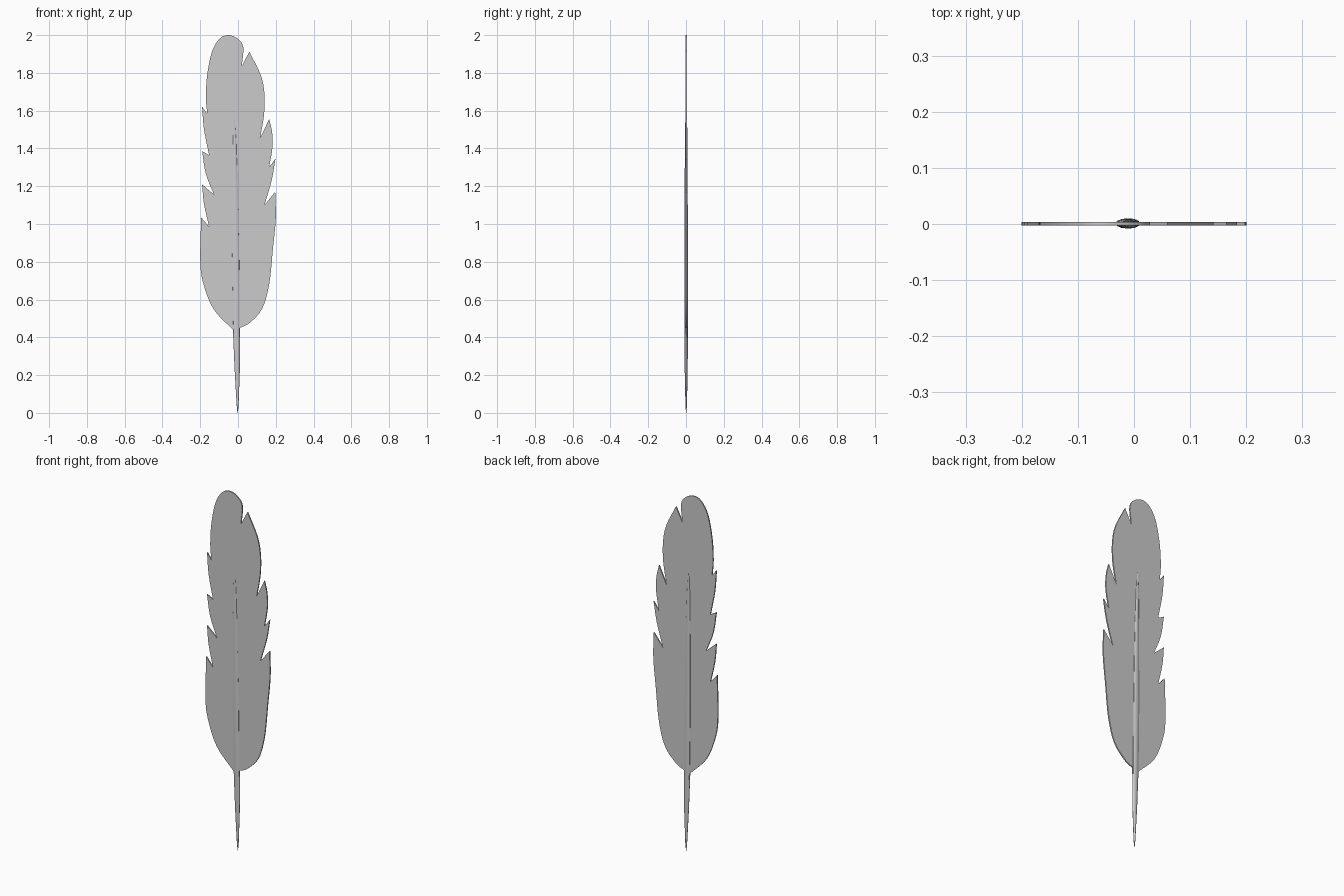
import bpy, bmesh, math
from mathutils import Vector

if "Cube" in bpy.data.objects:
    bpy.data.objects.remove(bpy.data.objects["Cube"])

# Vane outline: each lobe is a smooth run of (x, z) points from a notch to a tip
LOBES = [
    [(0.01, 0.45), (0.06, 0.475), (0.127, 0.55), (0.165, 0.68), (0.185, 0.87), (0.2, 1.03), (0.197, 1.17)],
    [(0.14, 1.10), (0.178, 1.23), (0.198, 1.345)],
    [(0.165, 1.30), (0.183, 1.41), (0.18, 1.49), (0.165, 1.555)],
    [(0.117, 1.455), (0.138, 1.58), (0.14, 1.69), (0.12, 1.79), (0.06, 1.912)],
    [(0.02, 1.835), (0.028, 1.935), (0.0, 1.98), (-0.048, 2.0), (-0.095, 1.983),
     (-0.137, 1.915), (-0.163, 1.79), (-0.17, 1.67), (-0.163, 1.585)],
    [(-0.19, 1.62), (-0.18, 1.50), (-0.153, 1.365)],
    [(-0.19, 1.385), (-0.17, 1.265), (-0.127, 1.155)],
    [(-0.19, 1.21), (-0.18, 1.105), (-0.153, 0.985)],
    [(-0.195, 1.035), (-0.2, 0.81), (-0.185, 0.69), (-0.13, 0.55), (-0.027, 0.44)],
]


def smooth_run(points, steps=4):
    """Catmull-Rom curve through the points."""
    p = [Vector(q) for q in points]
    p = [2 * p[0] - p[1]] + p + [2 * p[-1] - p[-2]]
    out = []
    for a, b, c, d in zip(p, p[1:], p[2:], p[3:]):
        for i in range(steps):
            t = i / steps
            out.append(0.5 * (2 * b + (c - a) * t + (2 * a - 5 * b + 4 * c - d) * t * t
                              + (3 * b - a - 3 * c + d) * t ** 3))
    return out + [p[-2]]


def finish(bm, name):
    bmesh.ops.recalc_face_normals(bm, faces=bm.faces)
    mesh = bpy.data.meshes.new(name)
    bm.to_mesh(mesh)
    bm.free()
    obj = bpy.data.objects.new(name, mesh)
    bpy.context.collection.objects.link(obj)
    bpy.context.view_layer.objects.active = obj
    obj.select_set(True)
    bpy.ops.object.shade_smooth_by_angle(angle=math.radians(35))
    obj.select_set(False)


# Vane: thin slab cut to the outline
bm = bmesh.new()
outline = [q for lobe in LOBES for q in smooth_run(lobe)]
face = bm.faces.new([bm.verts.new((q.x, -0.003, q.y)) for q in outline])
ext = bmesh.ops.extrude_face_region(bm, geom=[face])
bmesh.ops.translate(bm, vec=(0, 0.007, 0),
                    verts=[v for v in ext["geom"] if isinstance(v, bmesh.types.BMVert)])
finish(bm, "vane")

# Shaft: flattened tapering tube (z, centre x, half width, half depth)
SECTIONS = [
    (0.0, -0.002, 0.001, 0.001), (0.04, -0.002, 0.005, 0.004), (0.23, -0.004, 0.014, 0.008),
    (0.44, -0.008, 0.019, 0.009), (0.83, -0.012, 0.021, 0.009), (1.2, -0.015, 0.016, 0.008),
    (1.45, -0.018, 0.01, 0.007), (1.58, -0.02, 0.003, 0.004),
]
SIDES = 12
bm = bmesh.new()
rings = []
for z, cx, w, d in SECTIONS:
    angles = [2 * math.pi * i / SIDES for i in range(SIDES)]
    rings.append([bm.verts.new((cx + w * math.cos(a), 0.001 + d * math.sin(a), z)) for a in angles])
for low, high in zip(rings, rings[1:]):
    for i in range(SIDES):
        j = (i + 1) % SIDES
        bm.faces.new((low[i], low[j], high[j], high[i]))
bm.faces.new(rings[0])
bm.faces.new(rings[-1])
finish(bm, "shaft")
